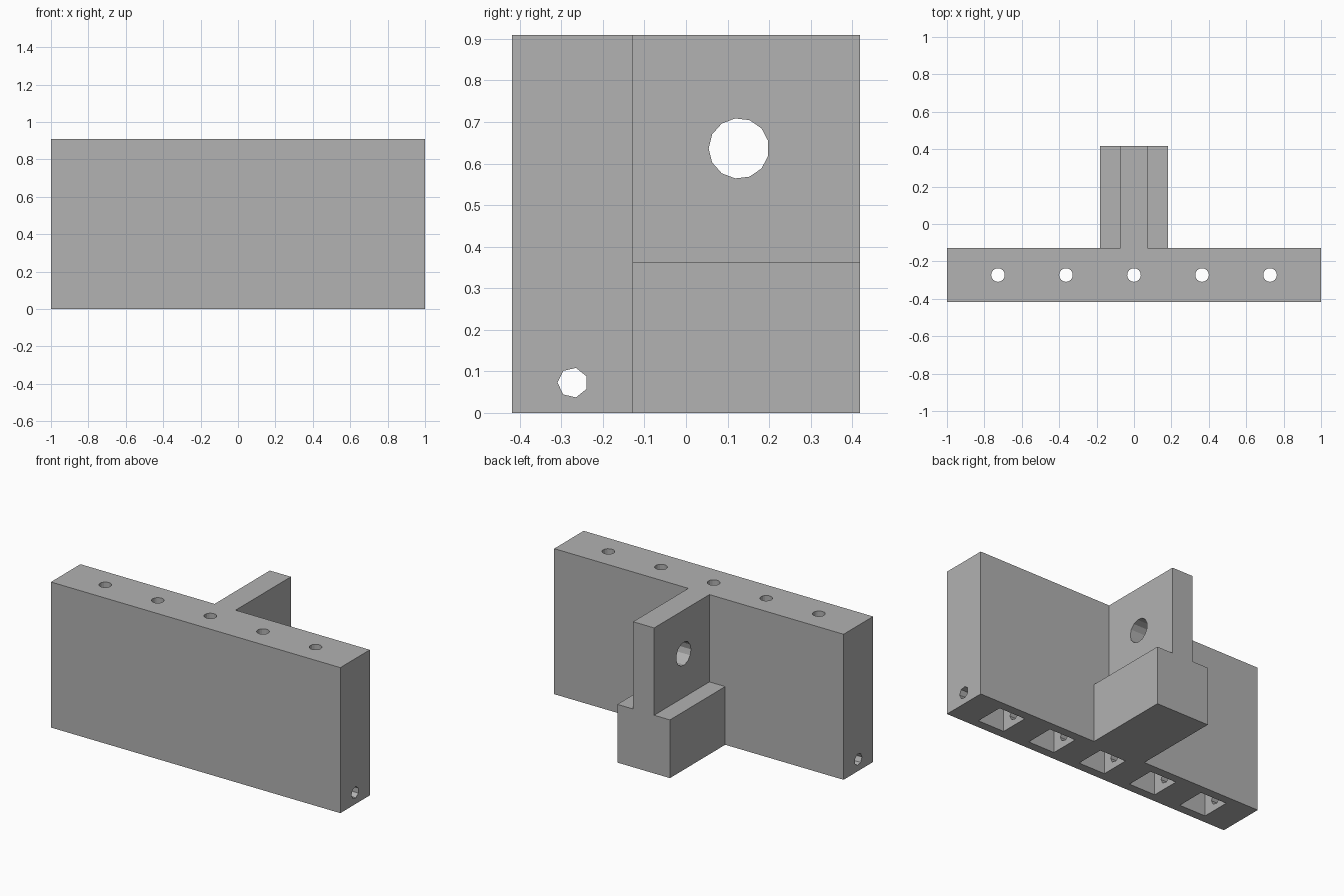
import bpy
import bmesh
from math import pi
from mathutils import Matrix, Vector

cube = bpy.data.objects.get("Cube")
if cube:
    bpy.data.objects.remove(cube, do_unlink=True)

U = 1 / 55              # one design unit: the bar is 110 units long
DEPTH = 46 * U          # overall depth, centred on y = 0
FRONT = -DEPTH / 2
BACK = DEPTH / 2
BAR_BACK = FRONT + 16 * U
HOLE_Y = FRONT + 8 * U
HEIGHT = 50 * U

grey = bpy.data.materials.new("mid grey")
grey.use_nodes = True
colour = (0.445, 0.445, 0.445, 1)
grey.diffuse_color = colour
grey.node_tree.nodes["Principled BSDF"].inputs["Base Color"].default_value = colour


def finish(name, bm):
    bmesh.ops.recalc_face_normals(bm, faces=bm.faces[:])
    mesh = bpy.data.meshes.new(name)
    bm.to_mesh(mesh)
    bm.free()
    mesh.materials.append(grey)
    obj = bpy.data.objects.new(name, mesh)
    bpy.context.collection.objects.link(obj)
    return obj


def box(name, low, high):
    low, high = Vector(low), Vector(high)
    bm = bmesh.new()
    place = Matrix.Translation((low + high) / 2) @ Matrix.Diagonal((high - low).to_4d())
    bmesh.ops.create_cube(bm, size=1, matrix=place)
    return finish(name, bm)


def rod(name, centre, radius, length, sides, turn=Matrix()):
    bm = bmesh.new()
    bmesh.ops.create_cone(bm, cap_ends=True, segments=sides, radius1=radius,
                          radius2=radius, depth=length,
                          matrix=Matrix.Translation(centre) @ turn)
    return finish(name, bm)


def combine(target, tool, operation):
    mod = target.modifiers.new(tool.name, 'BOOLEAN')
    mod.operation = operation
    mod.solver = 'EXACT'
    mod.object = tool
    bpy.context.view_layer.objects.active = target
    bpy.ops.object.modifier_apply(modifier=mod.name)
    bpy.data.objects.remove(tool, do_unlink=True)


# Long upright bar with the mounting arm behind it
body = box("bar_with_arm", (-1, FRONT, 0), (1, BAR_BACK, HEIGHT))

# Stepped arm: inverted T profile pushed from the bar to the back
bm = bmesh.new()
half = [(10, 0), (10, 20), (4, 20), (4, 50)]
profile = half + [(-x, z) for x, z in reversed(half)]
face = bm.faces.new([bm.verts.new((x * U, BAR_BACK - 2 * U, z * U)) for x, z in profile])
push = bmesh.ops.extrude_face_region(bm, geom=[face])
moved = [v for v in push["geom"] if isinstance(v, bmesh.types.BMVert)]
bmesh.ops.translate(bm, verts=moved, vec=(0, BACK - BAR_BACK + 2 * U, 0))
combine(body, finish("arm", bm), 'UNION')

# Square pockets underneath, each with a round hole through to the top
for i in range(-2, 3):
    x = i * 20 * U
    combine(body, box("pocket", (x - 5 * U, HOLE_Y - 5 * U, -0.1),
                      (x + 5 * U, HOLE_Y + 5 * U, 10 * U)), 'DIFFERENCE')
    combine(body, rod("top_hole", (x, HOLE_Y, HEIGHT / 2 + 0.1), 2 * U, HEIGHT, 16),
            'DIFFERENCE')

# Lengthwise rod hole, and the large cross hole in the arm, a corner facing front
sideways = Matrix.Rotation(pi / 2, 4, 'Y')


def corner_front(sides):
    # create_cone starts its ring on the local y axis
    return sideways @ Matrix.Rotation(pi if sides % 2 else 0, 4, 'Z')


for name, y, z, r, length, sides in (
        ("rod_hole", HOLE_Y, 4 * U, 2 * U, 2.2, 7),
        ("arm_hole", BAR_BACK + 14 * U, 35 * U, 4 * U, 0.6, 13)):
    tool = rod(name, (0, y, z), r, length, sides, corner_front(sides))
    # Make sure the single corner on the hole's mid line points forward
    ys = [v.co.y for v in tool.data.vertices]
    if y - min(ys) < max(ys) - y - 0.0001:
        tool.data.transform(Matrix.Translation((0, y, z)) @ Matrix.Rotation(pi, 4, 'X')
                            @ Matrix.Translation((0, -y, -z)))
    combine(body, tool, 'DIFFERENCE')
